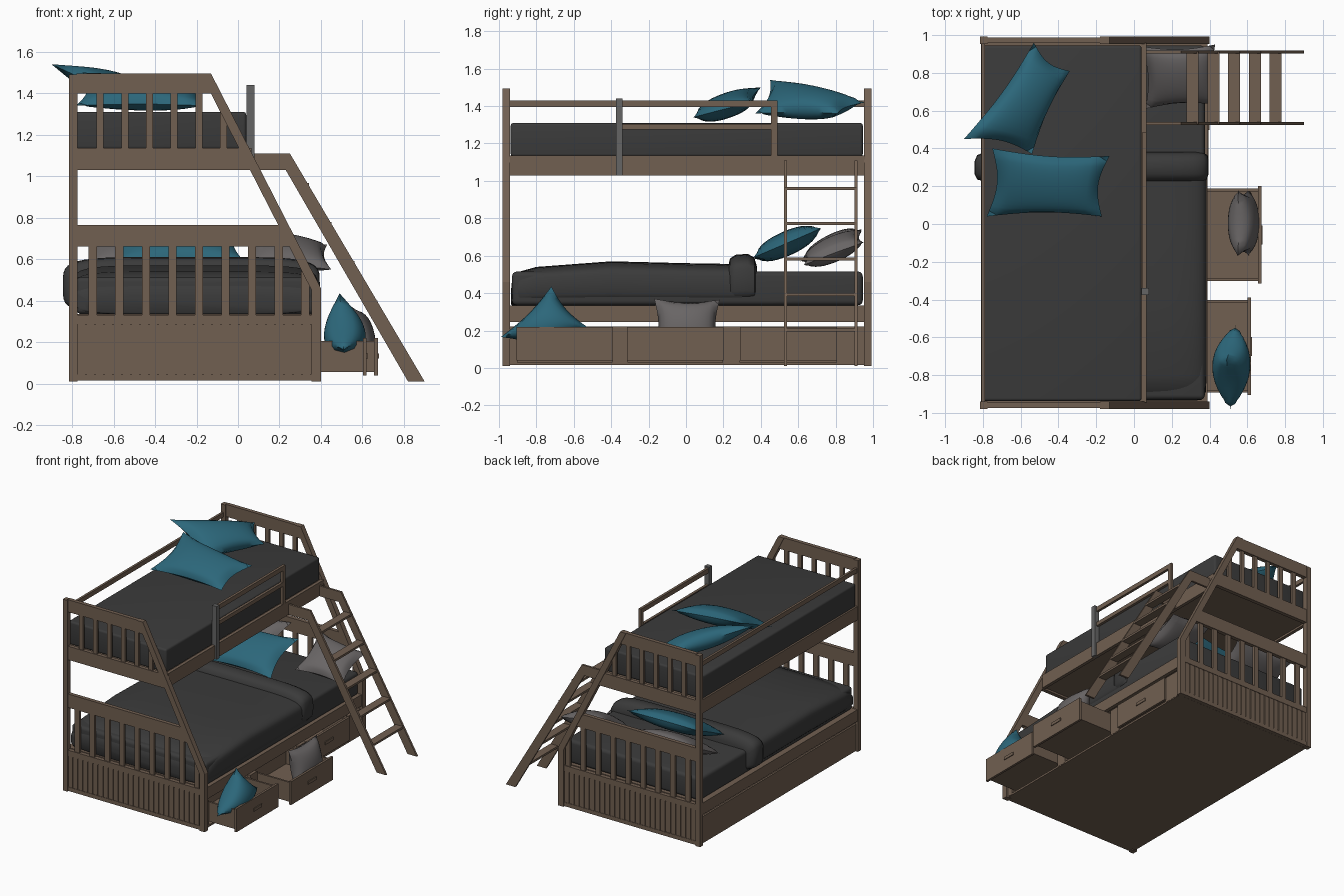
import bpy, bmesh, math
from mathutils import Vector

cube = bpy.data.objects.get("Cube")
if cube:
    bpy.data.objects.remove(cube, do_unlink=True)


def material(name, rgb):
    m = bpy.data.materials.new(name)
    m.use_nodes = True
    m.diffuse_color = (*rgb, 1)
    bsdf = m.node_tree.nodes["Principled BSDF"]
    bsdf.inputs["Base Color"].default_value = (*rgb, 1)
    bsdf.inputs["Roughness"].default_value = 0.8
    return m


WOOD = material("brown wood", (0.165, 0.115, 0.082))
CHARCOAL = material("charcoal fabric", (0.043, 0.043, 0.043))
TEAL = material("teal fabric", (0.025, 0.135, 0.195))
GREY = material("grey fabric", (0.14, 0.13, 0.13))
METAL = material("grey post", (0.13, 0.13, 0.13))


def finish(name, bm, mat, smooth=False):
    bmesh.ops.recalc_face_normals(bm, faces=bm.faces[:])
    me = bpy.data.meshes.new(name)
    bm.to_mesh(me)
    bm.free()
    me.materials.append(mat)
    ob = bpy.data.objects.new(name, me)
    bpy.context.collection.objects.link(ob)
    if smooth:
        bpy.ops.object.select_all(action='DESELECT')
        ob.select_set(True)
        bpy.context.view_layer.objects.active = ob
        bpy.ops.object.shade_smooth_by_angle(angle=math.radians(50))
    return ob


def box(name, x, y, z, mat=WOOD, bevel=0.0):
    """Box from its extents along each axis."""
    bm = bmesh.new()
    bmesh.ops.create_cube(bm, size=1)
    for v in bm.verts:
        v.co = [r[0] + (c + 0.5) * (r[1] - r[0]) for c, r in zip(v.co, (x, y, z))]
    if bevel:
        bmesh.ops.bevel(bm, geom=bm.edges[:], offset=bevel, segments=4,
                        profile=0.5, affect='EDGES')
    return finish(name, bm, mat, bevel > 0)


def plank(name, outline, y):
    """Outline in x and z, extruded along y."""
    bm = bmesh.new()
    face = bm.faces.new([bm.verts.new((px, y[0], pz)) for px, pz in outline])
    ext = bmesh.ops.extrude_face_region(bm, geom=[face])["geom"]
    for v in ext:
        if isinstance(v, bmesh.types.BMVert):
            v.co.y = y[1]
    return finish(name, bm, WOOD)


def pillow(name, corners, thick, mat, n=14):
    """Cushion spanned between four corners, with edges drawn inwards."""
    a, b, c, d = map(Vector, corners)
    normal = (c - a).cross(d - b).normalized()
    centre = (a + b + c + d) / 4
    bm = bmesh.new()
    for side in (1, -1):
        grid = []
        for i in range(n + 1):
            u = i / n
            row = []
            for j in range(n + 1):
                v = j / n
                p = (a * (1 - u) + b * u) * (1 - v) + (d * (1 - u) + c * u) * v
                bu, bv = 4 * u * (1 - u), 4 * v * (1 - v)
                p = p.lerp(centre, 0.13 * max(bu * (1 - bv), bv * (1 - bu)))
                p += normal * side * thick / 2 * (bu * bv) ** 0.5
                row.append(bm.verts.new(p))
            grid.append(row)
        for i in range(n):
            for j in range(n):
                bm.faces.new((grid[i][j], grid[i + 1][j], grid[i + 1][j + 1], grid[i][j + 1]))
    bmesh.ops.remove_doubles(bm, verts=bm.verts[:], dist=0.0001)
    return finish(name, bm, mat, True)


def bedding(name, sections, n=40):
    """Soft loft along y; each section is y, left, right, bottom, top."""
    bm = bmesh.new()
    rings = []
    for y, x0, x1, z0, z1 in sections:
        ring = []
        for k in range(n):
            t = math.tau * k / n
            c, s = math.cos(t), math.sin(t)
            px = (x0 + x1) / 2 + (x1 - x0) / 2 * math.copysign(abs(c) ** 0.35, c)
            pz = (z0 + z1) / 2 + (z1 - z0) / 2 * math.copysign(abs(s) ** 0.45, s)
            ring.append(bm.verts.new((px, y, pz)))
        rings.append(ring)
    for r, q in zip(rings, rings[1:]):
        for k in range(n):
            bm.faces.new((r[k], r[(k + 1) % n], q[(k + 1) % n], q[k]))
    bm.faces.new(rings[0])
    bm.faces.new(rings[-1])
    return finish(name, bm, CHARCOAL, True)


# End frames with a sloping post, rails, slats and a ribbed panel
def slope_x(z):
    return -0.18 + (1.495 - z) * 0.512


def slope_z(x):
    return 1.495 - (x + 0.18) / 0.512


for end, y0, y1 in (("front", -0.98, -0.94), ("back", 0.953, 0.993)):
    inner = (y0 + 0.005, y1 - 0.005)
    mid = (y0 + 0.011, y1 - 0.011)
    box(end + "_corner_post", (-0.815, -0.775), (y0, y1), (0.01, 1.49))
    plank(end + "_sloping_post", [(-0.18, 1.495), (-0.13, 1.495), (0.4, 0.46),
          (0.4, 0.01), (0.355, 0.01), (0.355, 0.45)], (y0, y1))
    for part, z0, z1 in (("top", 1.4, 1.495), ("upper", 1.03, 1.135), ("middle", 0.66, 0.765)):
        plank(f"{end}_{part}_rail", [(-0.78, z0), (slope_x(z0) + 0.01, z0),
              (slope_x(z1) + 0.01, z1), (-0.78, z1)], inner)
    box(end + "_lower_rail", (-0.78, 0.36), inner, (0.285, 0.33))
    box(end + "_bottom_rail", (-0.78, 0.36), inner, (0.015, 0.045))
    for i in range(6):
        x = -0.665 + i * 0.119
        box(f"{end}_upper_slat", (x - 0.017, x + 0.017), mid,
            (1.13, min(1.41, slope_z(x) + 0.03)))
    for i in range(9):
        x = -0.7 + i * 0.128
        box(f"{end}_lower_slat", (x - 0.02, x + 0.02), mid,
            (0.32, min(0.67, slope_z(x) + 0.03)))
    box(end + "_panel", (-0.78, 0.36), (y0 + 0.014, y1 - 0.014), (0.04, 0.29))
    for i in range(26):
        x = -0.772 + i * 0.0434
        box(end + "_panel_rib", (x, x + 0.034), (y0 + 0.008, y1 - 0.008), (0.04, 0.29))

# Side rails, bed bases and lower side panels
length = (-0.945, 0.957)
for side, x in (("right", (-0.81, -0.785)), ("left", (0.04, 0.065))):
    box(side + "_upper_side_rail", x, length, (1.03, 1.135))
for side, x in (("right", (-0.81, -0.785)), ("left", (0.362, 0.39))):
    box(side + "_lower_side_rail", x, length, (0.245, 0.335))
box("upper_bed_base", (-0.79, 0.045), length, (1.045, 1.13))
box("lower_bed_base", (-0.79, 0.365), length, (0.28, 0.335))
box("right_lower_panel", (-0.8, -0.785), length, (0.02, 0.222))
box("floor_panel", (-0.8, 0.38), length, (0.015, 0.03))
for y in ((-0.945, -0.9), (-0.395, -0.31), (0.195, 0.29), (0.805, 0.957)):
    box("drawer_divider", (0.36, 0.382), y, (0.02, 0.222))

# Guard rails of the upper bed
box("right_guard_rail", (-0.808, -0.79), length, (1.395, 1.43))
for z in ((1.275, 1.305), (1.395, 1.43)):
    box("left_guard_rail", (0.045, 0.065), (-0.35, 0.485), z)
box("left_guard_end", (0.045, 0.065), (0.455, 0.488), (1.13, 1.43))
box("left_guard_post", (0.04, 0.08), (-0.375, -0.34), (1.03, 1.44), METAL)


# Drawers, two of them pulled out
def drawer(y0, y1, front):
    back = front - 0.4
    box("drawer_front", (front - 0.018, front), (y0, y1), (0.04, 0.22))
    box("drawer_floor", (back, front - 0.01), (y0 + 0.015, y1 - 0.015), (0.055, 0.07))
    for y in (y0 + 0.012, y1 - 0.027):
        box("drawer_side", (back, front - 0.01), (y, y + 0.015), (0.055, 0.205))
    box("drawer_back", (back, back + 0.015), (y0 + 0.015, y1 - 0.015), (0.055, 0.205))
    mid = (y0 + y1) / 2
    box("drawer_handle", (front, front + 0.006), (mid - 0.05, mid + 0.05), (0.122, 0.145))


drawer(-0.905, -0.39, 0.62)
drawer(-0.315, 0.2, 0.675)
drawer(0.288, 0.808, 0.395)

# Ladder
for y in (0.525, 0.902):
    plank("ladder_rail", [(0.06, 1.03), (0.06, 1.11), (0.25, 1.11), (0.9, 0.01),
                          (0.82, 0.01), (0.23, 1.03)], (y, y + 0.016))
for i in range(5):
    x, z = 0.31 + i * 0.11, 0.96 - i * 0.189
    box("ladder_rung", (x - 0.032, x + 0.032), (0.53, 0.912), (z - 0.008, z + 0.008))

# Mattresses and bedding
box("upper_mattress", (-0.8, 0.04), (-0.937, 0.945), (1.13, 1.31), CHARCOAL, 0.015)
box("lower_mattress", (-0.78, 0.375), (-0.93, 0.945), (0.335, 0.515), CHARCOAL, 0.025)
bedding("comforter", [(-0.935, -0.74, 0.32, 0.34, 0.42), (-0.93, -0.78, 0.36, 0.335, 0.47),
        (-0.89, -0.79, 0.38, 0.33, 0.515), (-0.8, -0.8, 0.385, 0.33, 0.54),
        (-0.4, -0.8, 0.385, 0.33, 0.57), (0.0, -0.8, 0.385, 0.33, 0.56),
        (0.3, -0.8, 0.385, 0.33, 0.555)])
bedding("comforter_fold", [(0.225, -0.79, 0.36, 0.35, 0.54), (0.235, -0.83, 0.385, 0.34, 0.585),
        (0.265, -0.845, 0.395, 0.335, 0.605), (0.33, -0.845, 0.395, 0.335, 0.61),
        (0.365, -0.83, 0.39, 0.34, 0.59), (0.38, -0.79, 0.36, 0.35, 0.54)])

# Pillows
pillow("upper_pillow_back", [(-0.9, 0.45, 1.54), (-0.53, 0.96, 1.42),
       (-0.34, 0.81, 1.36), (-0.54, 0.37, 1.36)], 0.15, TEAL)
pillow("upper_pillow_front", [(-0.75, 0.4, 1.5), (-0.13, 0.36, 1.42),
       (-0.17, 0.04, 1.34), (-0.78, 0.04, 1.34)], 0.13, TEAL)
pillow("lower_pillow_teal", [(-0.62, 0.7, 0.74), (0.01, 0.73, 0.75),
       (0.03, 0.36, 0.59), (-0.6, 0.36, 0.58)], 0.13, TEAL)
pillow("lower_pillow_left", [(0.04, 0.94, 0.74), (0.43, 0.95, 0.67),
       (0.45, 0.63, 0.55), (0.06, 0.61, 0.57)], 0.13, GREY)
pillow("lower_pillow_right", [(-0.72, 0.94, 0.73), (-0.2, 0.94, 0.74),
       (-0.2, 0.62, 0.57), (-0.74, 0.62, 0.57)], 0.12, GREY)
pillow("drawer_pillow_teal", [(0.49, -0.72, 0.435), (0.51, -0.99, 0.165),
       (0.52, -0.76, 0.09), (0.54, -0.53, 0.22)], 0.2, TEAL)
pillow("drawer_pillow_grey", [(0.55, -0.17, 0.37), (0.55, 0.18, 0.365),
       (0.61, 0.18, 0.08), (0.61, -0.17, 0.08)], 0.16, GREY)
